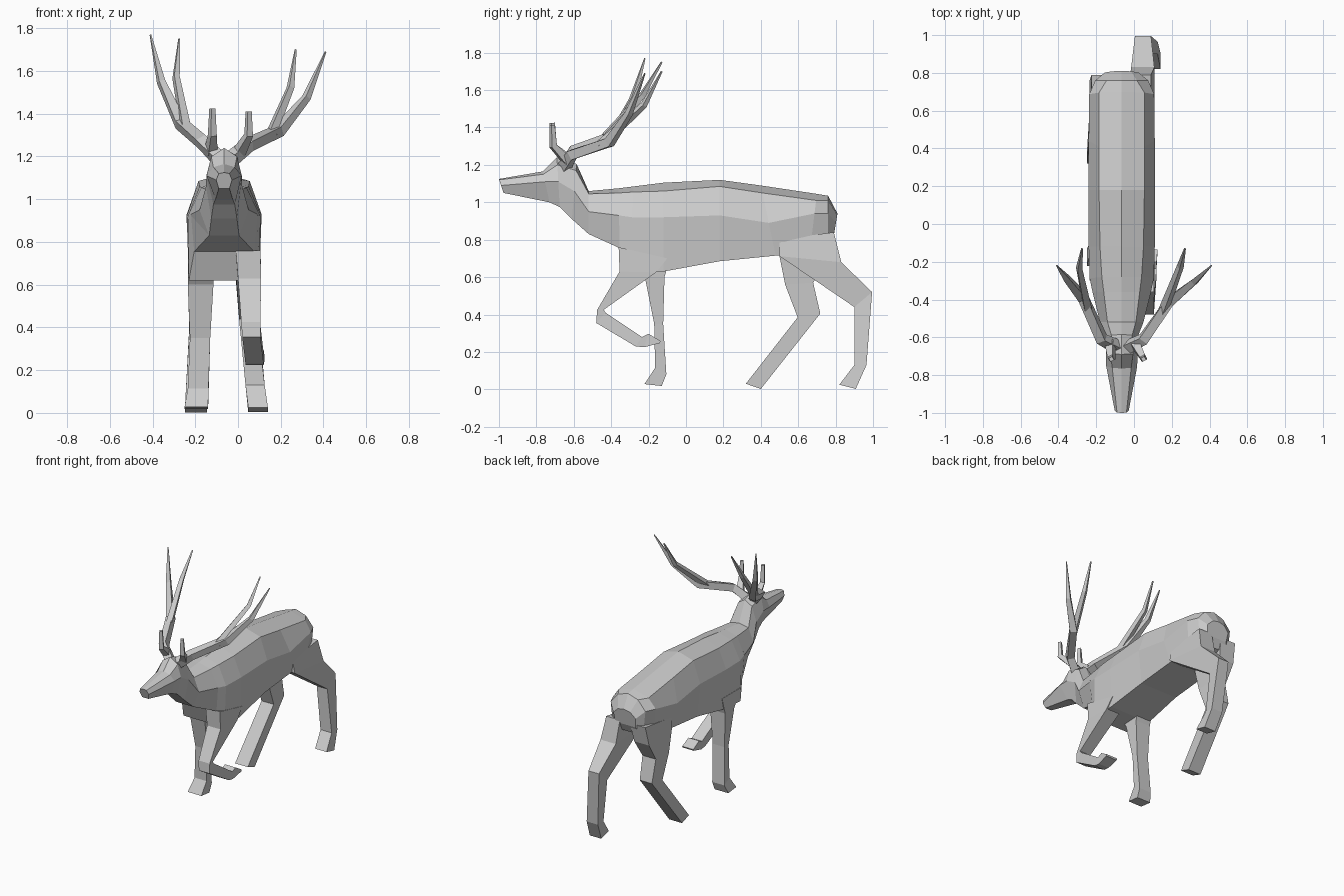
import bpy, bmesh
from mathutils import Vector

CX = -0.065  # body centre line


def loft(name, rings):
    """Skin a list of equal-length rings and cap both ends."""
    bm = bmesh.new()
    vs = [[bm.verts.new(p) for p in r] for r in rings]
    n = len(rings[0])
    for a, b in zip(vs, vs[1:]):
        for i in range(n):
            j = (i + 1) % n
            bm.faces.new((a[i], a[j], b[j], b[i]))
    bm.faces.new(vs[0])
    bm.faces.new(vs[-1])
    bmesh.ops.recalc_face_normals(bm, faces=bm.faces)
    me = bpy.data.meshes.new(name)
    bm.to_mesh(me)
    bm.free()
    ob = bpy.data.objects.new(name, me)
    bpy.context.collection.objects.link(ob)
    return ob


def body_ring(yt, zt, yb, zb, zs, ws, zm, wm, wb):
    """Seven-sided section: ridge, shoulders, flanks and flat belly."""
    def y(z):
        return yb + (yt - yb) * (z - zb) / (zt - zb)
    half = [(ws, zs), (wm, zm), (wb, zb)]
    pts = [(0, zt)] + half + [(-w, z) for w, z in reversed(half)]
    return [(CX + w, y(z), z) for w, z in pts]


def leg(name, sections):
    """Sections: front y, z, rear y, z, then x from and x to."""
    loft(name, [[(xa, fy, fz), (xb, fy, fz), (xb, ry, rz), (xa, ry, rz)]
                for fy, fz, ry, rz, xa, xb in sections])


def tine(name, pts, radii):
    """Tapering four-sided tube along a path."""
    pts = [Vector(p) for p in pts]
    rings = []
    for i, (p, r) in enumerate(zip(pts, radii)):
        d = (pts[min(i + 1, len(pts) - 1)] - pts[max(i - 1, 0)]).normalized()
        u = d.cross(Vector((0.3, 1, 0.1))).normalized()
        v = d.cross(u)
        rings.append([p + u * r, p + v * r, p - u * r, p - v * r])
    loft(name, rings)


# Head and neck
loft("head_and_neck", [body_ring(*s) for s in (
    (-1.0, 1.125, -.975, 1.05, 1.12, .025, 1.09, .037, .025),
    (-.765, 1.165, -.73, 1.0, 1.15, .05, 1.11, .082, .04),
    (-.69, 1.24, -.675, .975, 1.2, .06, 1.11, .083, .05),
    (-.585, 1.205, -.61, .91, 1.17, .055, 1.06, .085, .06),
    (-.52, 1.06, -.52, .83, 1.045, .075, .95, .115, .07),
    (-.36, 1.075, -.36, .77, 1.05, .095, .93, .155, .12),
)])

# Torso
loft("torso", [body_ring(*s) for s in (
    (-.52, 1.06, -.52, .83, 1.045, .075, .95, .115, .07),
    (-.36, 1.075, -.355, .755, 1.05, .095, .93, .155, .14),
    (-.28, 1.085, -.30, .62, 1.055, .105, .92, .17, .165),
    (-.12, 1.105, -.12, .63, 1.06, .115, .92, .175, .165),
    (.18, 1.12, .18, .685, 1.085, .12, .93, .175, .15),
    (.40, 1.09, .48, .715, 1.05, .12, .89, .175, .15),
    (.70, 1.045, .66, .72, 1.01, .12, .94, .172, .14),
    (.76, 1.035, .76, .76, 1.01, .08, .94, .14, .12),
    (.81, .94, .79, .82, .93, .05, .89, .09, .08),
)])

# Front legs: one lifted and folded, one standing
leg("folded_front_leg", [
    (-.36, .76, -.10, .70, -.01, .105),
    (-.355, .63, -.16, .625, 0, .108),
    (-.475, .425, -.44, .425, .015, .105),
    (-.48, .355, -.43, .41, .02, .105),
    (-.27, .23, -.235, .28, .035, .12),
    (-.225, .225, -.20, .297, .035, .12),
    (-.14, .247, -.135, .258, .035, .125)])
leg("standing_front_leg", [
    (-.30, .72, -.08, .72, -.235, -.11),
    (-.22, .60, -.115, .60, -.235, -.115),
    (-.17, .35, -.122, .35, -.225, -.13),
    (-.165, .115, -.105, .08, -.235, -.138),
    (-.222, .028, -.13, .018, -.25, -.14)])

# Hind legs: one pushing back, one stepping forward
leg("trailing_hind_leg", [
    (.50, .80, .79, .84, -.02, .09),
    (.50, .712, .83, .68, -.015, .108),
    (.90, .44, .995, .52, .005, .09),
    (.90, .13, .965, .13, .035, .125),
    (.82, .025, .908, .003, .048, .14)])
leg("leading_hind_leg", [
    (.48, .80, .79, .84, -.225, -.10),
    (.50, .712, .76, .70, -.235, -.115),
    (.53, .56, .68, .57, -.233, -.125),
    (.597, .385, .718, .405, -.228, -.13),
    (.32, .03, .40, .002, -.248, -.145)])

# Antlers, tilted with the head: beam with outer tip, inner tine, brow tine
for side, base, bend, fork, mid, tip, imid, itip, brow in (
    ("left", (-.09, -.65, 1.19), (-.17, -.61, 1.27), (-.27, -.39, 1.355),
     (-.36, -.285, 1.55), (-.41, -.22, 1.77),
     (-.29, -.235, 1.57), (-.275, -.13, 1.75), (-.12, -.715, 1.425)),
    ("right", (-.03, -.65, 1.19), (.05, -.61, 1.255), (.19, -.41, 1.32),
     (.32, -.305, 1.475), (.41, -.22, 1.69),
     (.245, -.225, 1.52), (.27, -.13, 1.70), (.05, -.715, 1.41)),
):
    tine(side + "_antler_beam", (base, bend, fork, mid, tip),
         (.04, .036, .034, .022, .004))
    start = Vector(bend).lerp(Vector(fork), .75)
    tine(side + "_antler_tine", (start, imid, itip), (.028, .019, .005))
    foot = Vector(base).lerp(Vector(bend), .45)
    elbow = Vector((brow[0], -.71, 1.30))
    tine(side + "_brow_tine", (foot, elbow, brow), (.034, .022, .015))
